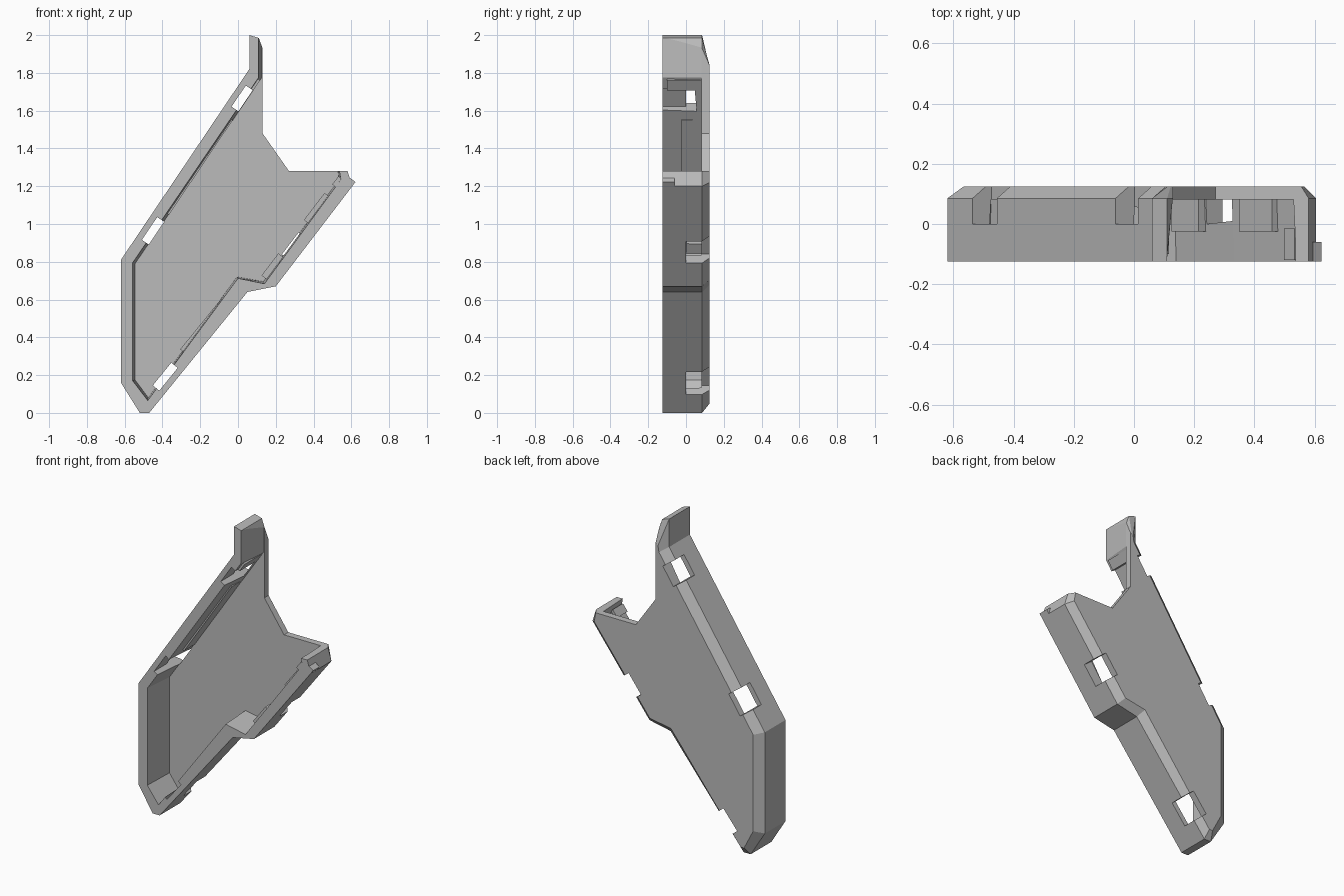
import bpy, bmesh
from mathutils import Vector

cube = bpy.data.objects.get("Cube")
if cube:
    bpy.data.objects.remove(cube)

grey = bpy.data.materials.new("plain grey")
grey.use_nodes = True
colour = (0.5, 0.5, 0.5, 1)
grey.diffuse_color = colour
grey.node_tree.nodes["Principled BSDF"].inputs["Base Color"].default_value = colour


def loft(name, loops):
    """Solid through matching (x, z) outlines, each given with its depth y."""
    bm = bmesh.new()
    rings = [[bm.verts.new((x, y, z)) for x, z in pts] for y, pts in loops]
    bm.faces.new(rings[0])
    bm.faces.new(rings[-1])
    n = len(rings[0])
    for a, b in zip(rings, rings[1:]):
        for i in range(n):
            j = (i + 1) % n
            bm.faces.new((a[i], a[j], b[j], b[i]))
    bmesh.ops.recalc_face_normals(bm, faces=bm.faces)
    mesh = bpy.data.meshes.new(name)
    bm.to_mesh(mesh)
    bm.free()
    mesh.materials.append(grey)
    ob = bpy.data.objects.new(name, mesh)
    bpy.context.collection.objects.link(ob)
    return ob


def wall_block(name, wall, along, depth, y):
    """Box aligned to a wall: along its length, inward from its outer face."""
    start, end, side = wall
    d = (Vector(end) - Vector(start)).normalized()
    inward = Vector((d.y, -d.x)) * side
    pts = [Vector(start) + d * along[i] + inward * depth[j]
           for i, j in ((0, 0), (1, 0), (1, 1), (0, 1))]
    return loft(name, [(y[0], pts), (y[1], pts)])


def cut(ob, cutter):
    mod = ob.modifiers.new("cut", 'BOOLEAN')
    mod.operation = 'DIFFERENCE'
    mod.solver = 'EXACT'
    mod.object = cutter
    deps = bpy.context.evaluated_depsgraph_get()
    mesh = bpy.data.meshes.new_from_object(ob.evaluated_get(deps))
    ob.modifiers.clear()
    ob.data = mesh
    bpy.data.objects.remove(cutter)


# Outer shell with a chamfered back
outer = [(-.62, .81), (-.62, .16), (-.52, 0), (-.47, 0), (.05, .64), (.2, .67),
         (.605, 1.2), (.58, 1.28), (.52, 1.28), (.27, 1.28), (.13, 1.48),
         (.13, 1.93), (.11, 1.985), (.06, 2), (.06, 1.82)]
back = [(-.565, .795), (-.565, .175), (-.5, .05), (-.475, .05), (.02, .68), (.17, .705),
        (.565, 1.22), (.555, 1.28), (.52, 1.28), (.27, 1.28), (.13, 1.48),
        (.13, 1.84), (.122, 1.84), (.112, 1.83), (.105, 1.79)]
shell = loft("shell", [(-.125, outer), (.085, outer), (.125, back)])

# Open tray inside, leaving the prong at the top
rim = [(-.558, .795), (-.558, .17), (-.478, .065), (0, .712), (.14, .683),
       (.545, 1.235), (.515, 1.4), (.35, 1.4), (.25, 2.1), (.108, 2.1), (.108, 1.775)]
floor = [(-.545, .79), (-.545, .175), (-.475, .08), (-.005, .72), (.135, .695),
         (.535, 1.235), (.515, 1.4), (.35, 1.4), (.25, 2.1), (.131, 2.1), (.126, 1.775)]
cut(shell, loft("tray_cutter", [(-.135, rim), (.082, floor)]))

# Walls that carry the clip windows: start, end, inward side
left_wall = ((-.62, .81), (.06, 1.82), 1)
upper_wall = ((.2, .67), (.62, 1.22), -1)
lower_wall = ((-.47, 0), (.05, .64), -1)

# Clip windows, through the wall and into the back
for wall, along in ((left_wall, (.15, .295)), (left_wall, (1.0, 1.135)),
                    (upper_wall, (.155, .3)), (lower_wall, (.125, .28))):
    cut(shell, wall_block("window_cutter", wall, along, (-.05, .077), (0, .2)))
    cut(shell, wall_block("relief_cutter", wall, along, (.033, .077), (-.2, .01)))

# Locating ribs on the inside of the walls
ribs = (("long_left_rib", left_wall, (.34, .945), (.05, .078), (-.025, .09)),
        ("prong_rib", left_wall, (1.135, 1.2), (.05, .08), (-.1, .09)),
        ("upper_rib", upper_wall, (.37, .55), (.06, .095), (-.025, .09)),
        ("middle_rib", upper_wall, (0, .147), (.06, .095), (-.025, .09)),
        ("end_rib", upper_wall, (.61, .665), (.06, .09), (-.12, -.015)),
        ("lower_rib", lower_wall, (.365, .713), (.06, .085), (-.025, .09)))
for rib in ribs:
    wall_block(*rib)

# Small hook at the free end of the upper wall
wall_block("end_hook", upper_wall, (.645, .695), (0, .035), (-.125, -.06))
